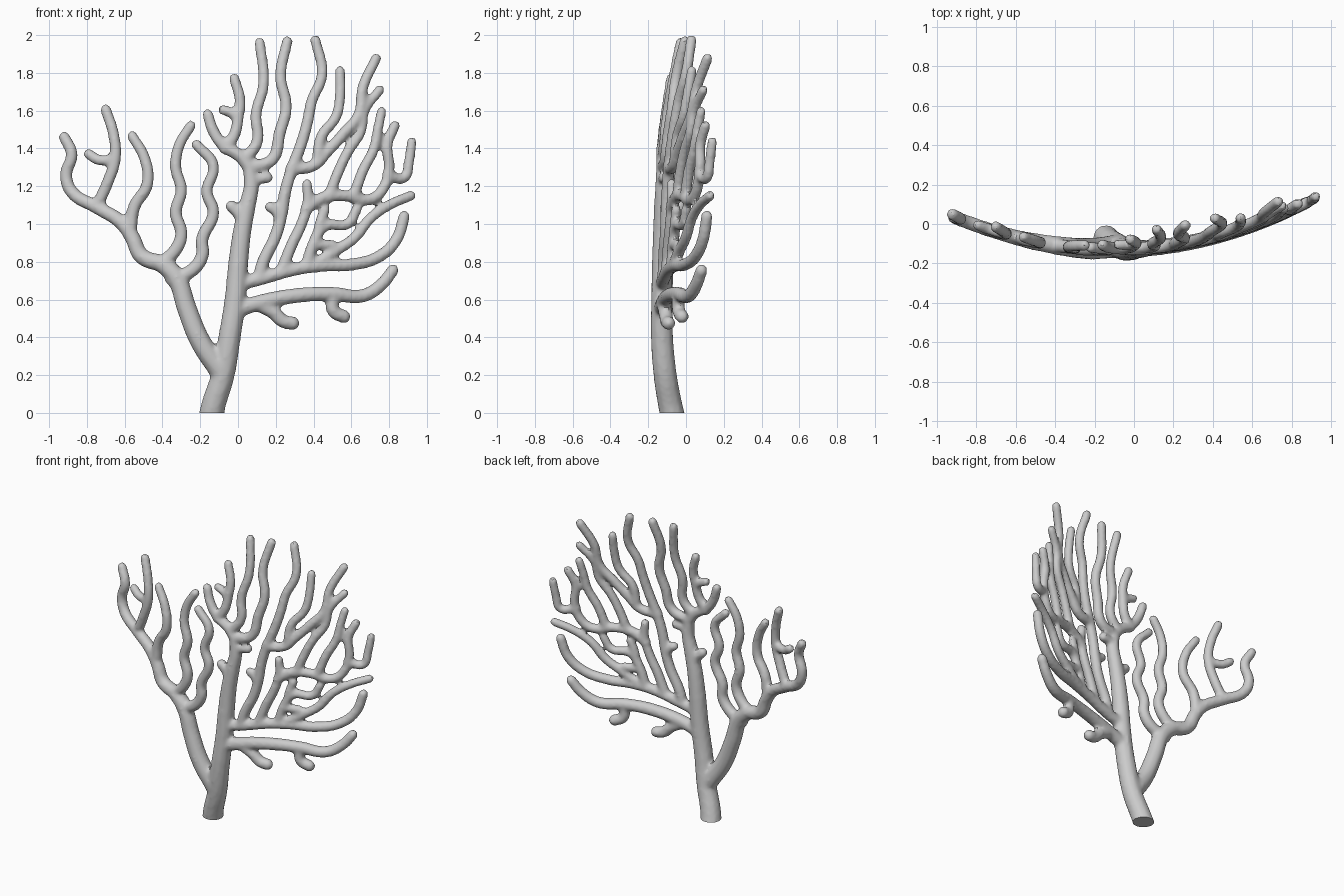
import bpy, bmesh
from mathutils import Matrix, Vector

if "Cube" in bpy.data.objects:
    bpy.data.objects.remove(bpy.data.objects["Cube"])


def fan_depth(x, z):
    # The whole fan lies on a gently cupped sheet
    y = -0.13 + 0.25 * (x + 0.1) ** 2
    y += 0.1 * (max(z - 1.2, 0) / 0.8) ** 2
    y += 0.055 * (max(0.5 - z, 0) / 0.5) ** 2
    return y


curve = bpy.data.curves.new("coral_paths", 'CURVE')
curve.dimensions = '3D'
curve.bevel_depth = 1.0
curve.bevel_resolution = 3
curve.resolution_u = 6
curve.use_fill_caps = True
ends = []


def branch(r0, r1, *pts):
    """Tapered tube through (x, z) points given in hundredths."""
    s = curve.splines.new('BEZIER')
    s.bezier_points.add(len(pts) - 1)
    for i, (x, z) in enumerate(pts):
        p = s.bezier_points[i]
        x, z = x / 100, z / 100
        p.co = (x, fan_depth(x, z), z)
        p.handle_left_type = p.handle_right_type = 'AUTO'
        p.radius = (r0 + (r1 - r0) * i / (len(pts) - 1)) / 100 + 0.003
        if i in (0, len(pts) - 1):
            ends.append((p.co.copy(), p.radius))


# Trunk and its crown
branch(6.6, 5.2, (-15, -6), (-13, 4), (-8, 20), (-4.5, 40), (-1.5, 60), (0, 78))
branch(5.2, 3.4, (0, 78), (2, 95), (5, 110), (7, 120), (6, 130))
branch(3.4, 2.7, (6, 130), (1, 136), (-7, 141), (-13, 49 + 100), (-16, 158))
branch(3.0, 2.6, (-7, 140), (-2, 147), (0, 156), (1, 166), (-2, 177))
branch(2.6, 2.5, (0, 156), (-4, 159), (-8, 160.5))
branch(3.0, 2.6, (3, 134), (10, 143), (9.5, 158), (13.5, 174), (11.5, 196))
branch(3.2, 2.7, (6, 130), (18, 134), (22, 148), (25.5, 162), (22.5, 178), (26, 196.5))
branch(2.9, 2.8, (6, 123), (11, 124), (15.5, 124.5))
branch(3.2, 3.0, (3, 101), (0, 106), (-3.5, 109.5))

# Left limb
branch(5.6, 4.6, (-10, 23), (-20, 38), (-27, 55), (-33, 72), (-40, 79))
branch(4.4, 3.4, (-40, 79), (-51, 83), (-56, 93), (-62, 101), (-75, 109))
branch(3.4, 2.8, (-75, 109), (-88, 117), (-91, 126), (-88, 137), (-92, 146))
branch(3.0, 2.7, (-75, 109), (-69, 122), (-65, 135), (-66, 148), (-70, 160.5))
branch(2.7, 2.6, (-66, 134), (-74, 134), (-79, 137))
branch(3.3, 2.6, (-57, 96), (-55, 109), (-48, 121), (-49.5, 135), (-56, 46.5 + 100))
branch(3.4, 2.6, (-40, 79), (-32, 88), (-30, 95), (-33, 106), (-30, 118),
       (-33, 130), (-31, 142), (-25, 152))
branch(3.6, 2.6, (-35, 71), (-25, 75), (-19, 83), (-19, 92), (-13, 106),
       (-16.5, 117), (-13, 131), (-22, 142))

# Long tube rising to the tall middle tips
branch(3.2, 3.0, (11, 71), (13, 79), (20, 94), (23, 105), (25, 117), (29, 131))
branch(2.8, 2.7, (22, 103), (20, 107), (17, 109))
branch(3.0, 2.6, (28, 128), (34, 144), (37, 155), (39, 165), (44.5, 179), (41, 197.3))
branch(3.0, 2.6, (28, 129), (40, 131), (47, 138), (56, 148), (64, 158), (66, 172), (73, 187.5))
branch(2.8, 2.5, (42, 132), (44, 146), (52, 157), (54, 168), (54, 181))

# Tube feeding the right-hand tips
branch(3.0, 2.6, (23, 75), (28, 88), (34, 101), (37, 112), (36.5, 121))
branch(3.0, 2.6, (36, 108), (45, 114), (56, 115), (70, 113), (77, 119),
       (80, 130), (79, 142), (83, 152))
branch(2.7, 2.4, (79, 126), (88, 124.5), (90.5, 133), (92, 143.5))
branch(2.8, 2.4, (61, 114), (66, 128), (72, 140), (74, 150), (76, 159.5))
branch(2.8, 2.4, (48, 114), (52, 125), (58, 138), (65, 149), (67, 160), (75, 71 + 100))

# Upper right arm with its cluster of stubs
branch(3.4, 2.9, (0, 68), (12, 71), (30, 76), (45, 78), (60, 78.5), (75, 83), (84, 92), (88, 104))
branch(2.9, 2.5, (38, 77), (52, 86), (62, 93), (70, 103), (80, 110), (91.5, 115))
branch(2.9, 2.5, (36, 77), (40, 90), (46, 99), (58, 100), (63, 108))
branch(2.6, 2.5, (42, 94), (43.5, 101), (46, 107.5))
branch(2.6, 2.4, (41, 89), (46, 89), (50, 89))

# Lower right arm and hanging stubs
branch(4.2, 3.0, (-2, 54), (10, 58), (30, 62), (50, 63), (66, 62), (76, 68), (82, 75.5))
branch(3.6, 3.4, (12, 57), (19, 53), (24, 48.5), (29, 47.5))
branch(3.2, 3.4, (50, 61), (50.5, 54), (56, 51))

# Tubes plus round tips in one mesh
paths = bpy.data.objects.new("coral_paths", curve)
bpy.context.collection.objects.link(paths)
deps = bpy.context.evaluated_depsgraph_get()
tubes = paths.evaluated_get(deps).to_mesh()
bm = bmesh.new()
bm.from_mesh(tubes)
bmesh.ops.remove_doubles(bm, verts=bm.verts, dist=1e-5)
for co, r in ends:
    bmesh.ops.create_uvsphere(bm, u_segments=14, v_segments=9, radius=r * 0.995,
                              matrix=Matrix.Translation(co))
mesh = bpy.data.meshes.new("sea_fan_coral")
bm.to_mesh(mesh)
bm.free()
bpy.data.objects.remove(paths)
coral = bpy.data.objects.new("sea_fan_coral", mesh)
bpy.context.collection.objects.link(coral)

# Fuse and soften the forks
m = coral.modifiers.new("fuse", 'REMESH')
m.mode = 'VOXEL'
m.voxel_size = 0.012
s = coral.modifiers.new("soften", 'SMOOTH')
s.factor = 0.5
s.iterations = 6
deps = bpy.context.evaluated_depsgraph_get()
fused = bpy.data.meshes.new_from_object(coral.evaluated_get(deps))
coral.modifiers.clear()

# Flat foot on the ground
bm = bmesh.new()
bm.from_mesh(fused)
bmesh.ops.bisect_plane(bm, geom=bm.verts[:] + bm.edges[:] + bm.faces[:],
                       plane_co=Vector((0, 0, 0)), plane_no=Vector((0, 0, 1)),
                       clear_inner=True)
bmesh.ops.holes_fill(bm, edges=[e for e in bm.edges if e.is_boundary], sides=0)
bmesh.ops.recalc_face_normals(bm, faces=bm.faces)
bm.to_mesh(fused)
bm.free()
coral.data = fused

bpy.context.view_layer.objects.active = coral
coral.select_set(True)
bpy.ops.object.shade_smooth_by_angle()
